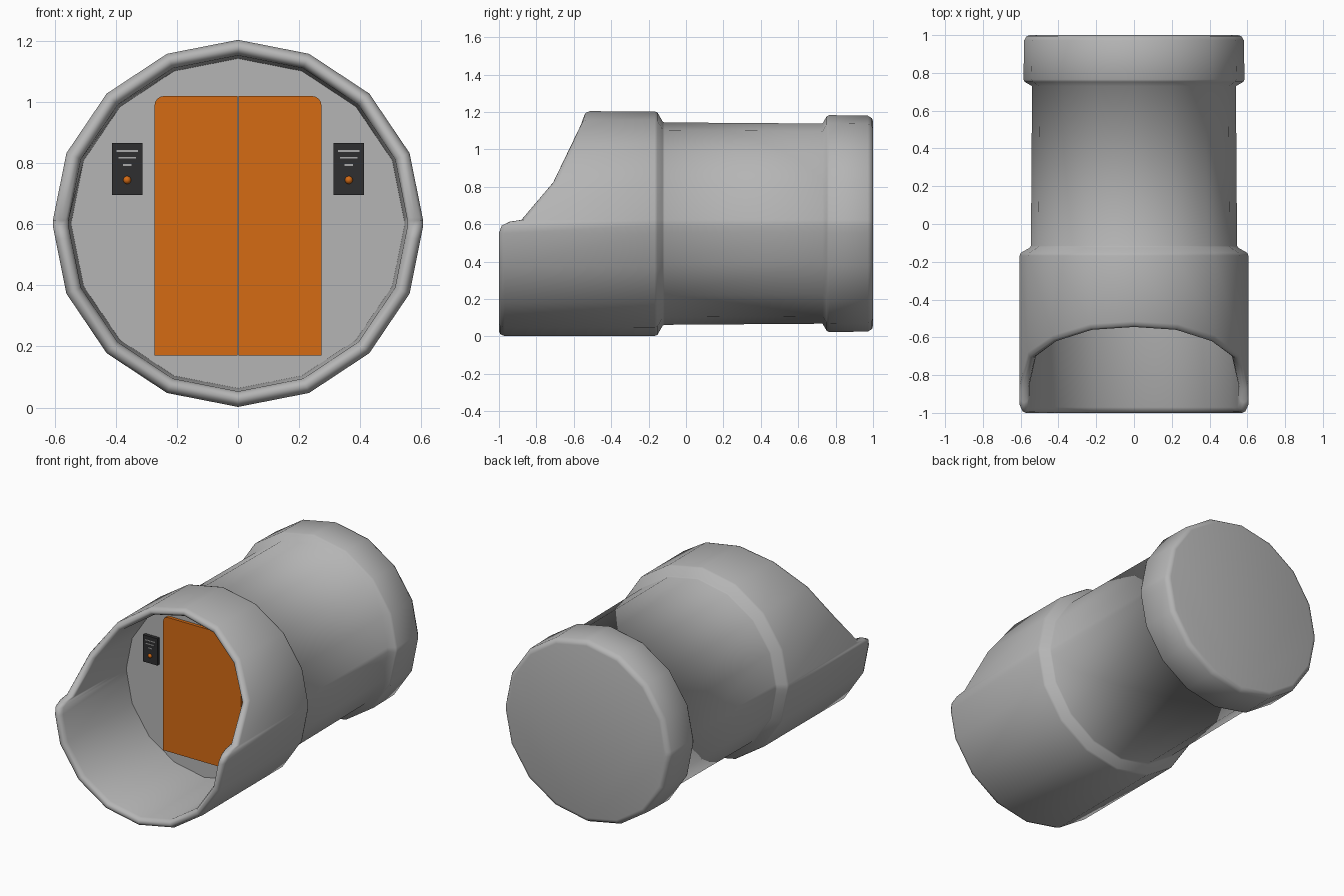
import bpy, bmesh, math
from mathutils import Vector

if "Cube" in bpy.data.objects:
    bpy.data.objects.remove(bpy.data.objects["Cube"])

CZ = 0.603      # height of the tube axis
SIDES = 16


def material(name, rgb):
    m = bpy.data.materials.new(name)
    m.diffuse_color = (*rgb, 1)
    m.use_nodes = True
    m.node_tree.nodes["Principled BSDF"].inputs["Base Color"].default_value = m.diffuse_color
    return m


grey = material("body grey", (0.46, 0.46, 0.46))
orange = material("orange", (0.66, 0.145, 0.007))
dark = material("dark panel", (0.028, 0.028, 0.03))
light = material("light grey", (0.4, 0.4, 0.4))


def finish(bm, name, mat, angle=35):
    bmesh.ops.recalc_face_normals(bm, faces=bm.faces)
    me = bpy.data.meshes.new(name)
    bm.to_mesh(me)
    bm.free()
    me.materials.append(mat)
    ob = bpy.data.objects.new(name, me)
    bpy.context.collection.objects.link(ob)
    bpy.ops.object.select_all(action='DESELECT')
    ob.select_set(True)
    bpy.context.view_layer.objects.active = ob
    bpy.ops.object.shade_smooth_by_angle(angle=math.radians(angle))
    return ob


def plate(name, outline, y_front, y_back, mat):
    """Extrude an x/z outline along y."""
    bm = bmesh.new()
    f = bm.faces.new([bm.verts.new((x, y_front, z)) for x, z in outline])
    ext = bmesh.ops.extrude_face_region(bm, geom=[f])
    for v in ext["geom"]:
        if isinstance(v, bmesh.types.BMVert):
            v.co.y = y_back
    return finish(bm, name, mat)


def box_outline(x0, x1, z0, z1):
    return [(x0, z0), (x1, z0), (x1, z1), (x0, z1)]


# Tube shell: angle from the top and y of the cut front rim, right half
half = [(0, -0.545), (22.5, -0.56), (45, -0.62), (67.5, -0.71), (88, -0.88),
        (89, -0.945), (91, -0.985), (95, -1.0), (112.5, -1.0),
        (135, -1.0), (157.5, -1.0), (180, -1.0)]
columns = half + [(360 - a, y) for a, y in half[-2:0:-1]]

# rings from rear cap to inner wall: (radius, y, measured from rim?)
rings = [(0.545, 1.0, False), (0.563, 0.995, False), (0.577, 0.972, False),
         (0.58, 0.765, False), (0.573, 0.752, False), (0.535, 0.73, False),
         (0.541, -0.115, False), (0.546, -0.125, False),
         (0.595, -0.153, False), (0.6, -0.168, False),
         (0.601, 0.03, True), (0.592, 0.008, True), (0.576, 0.0, True),
         (0.56, 0.008, True), (0.55, 0.03, True), (0.54, -0.34, False)]


def poly_radius(r, deg):
    """Radius of a regular polygon's edge at an angle."""
    step = 360 / SIDES
    off = (deg % step) - step / 2
    return r * math.cos(math.radians(step / 2)) / math.cos(math.radians(off))


bm = bmesh.new()
loops = []
for r, y, from_rim in rings:
    loop = []
    for a, rim in columns:
        pr = poly_radius(r, a)
        t = math.radians(a)
        loop.append(bm.verts.new((1.012 * pr * math.sin(t),
                                  rim + y if from_rim else y,
                                  CZ + pr * math.cos(t))))
    loops.append(loop)
n = len(columns)
for p, q in zip(loops, loops[1:]):
    for i in range(n):
        j = (i + 1) % n
        bm.faces.new((p[i], p[j], q[j], q[i]))
bm.faces.new(loops[0])
bm.faces.new(loops[-1])
finish(bm, "tube_shell", grey, 62)

for s, side in ((-1, "left"), (1, "right")):
    # Door leaf with a rounded outer top corner
    x0, x1, z0, z1, c = 0.001, 0.273, 0.17, 1.02, 0.03
    leaf = [(x0, z0), (x1, z0)]
    leaf += [(x1 - c + c * math.cos(k * math.pi / 8),
              z1 - c + c * math.sin(k * math.pi / 8)) for k in range(5)]
    leaf.append((x0, z1))
    plate("door_" + side, [(s * x, z) for x, z in leaf], -0.36, -0.335, orange)

    # Control panel with display strips and a button
    px = s * 0.363
    plate("panel_" + side, box_outline(px - 0.05, px + 0.05, 0.696, 0.866),
          -0.362, -0.335, dark)
    for k, (w, z) in enumerate(((0.035, 0.84), (0.029, 0.818), (0.014, 0.794))):
        plate(f"panel_strip_{side}_{k}",
              box_outline(px - w, px + w, z - 0.003, z + 0.003),
              -0.365, -0.361, light)
    button = bmesh.new()
    bmesh.ops.create_uvsphere(button, u_segments=12, v_segments=8, radius=0.013)
    bmesh.ops.translate(button, verts=button.verts,
                        vec=Vector((px, -0.362, 0.745)))
    finish(button, "panel_button_" + side, orange)
